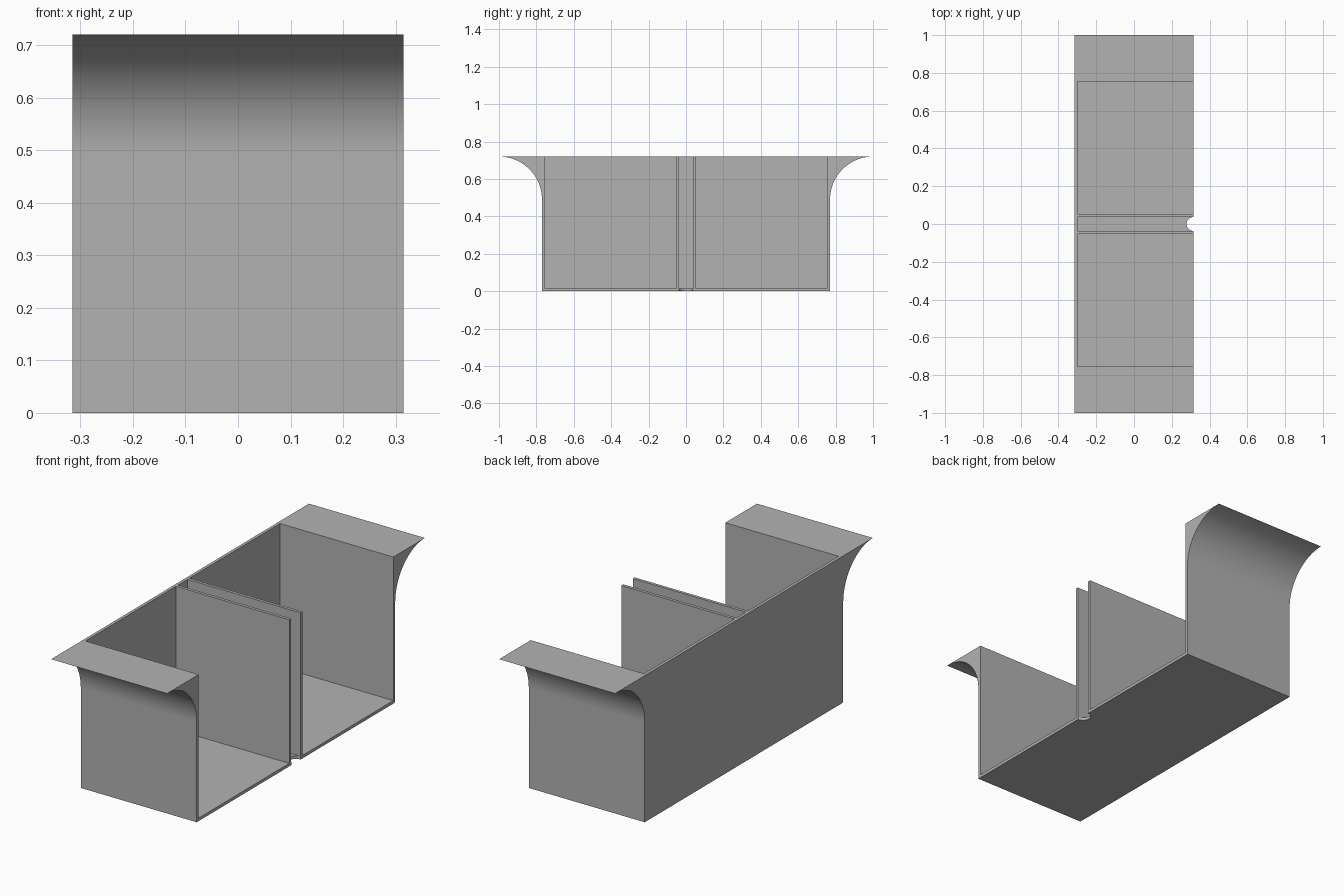
import bpy
import bmesh
from math import cos, sin, pi, radians
from mathutils import Matrix

if "Cube" in bpy.data.objects:
    bpy.data.objects.remove(bpy.data.objects["Cube"])

HALF_X, HEIGHT = 0.315, 0.72
SHEET = 0.015                 # thickness of floor and walls
WALL_Y, LIP_Y = 0.77, 1.0     # outer wall face and lip tip
GAP = 0.037                   # half width of the slot between the dividers
RADIUS = LIP_Y - WALL_Y

grey = bpy.data.materials.new("light grey")
grey.use_nodes = True
colour = (0.45, 0.45, 0.45, 1)
grey.diffuse_color = colour
grey.node_tree.nodes["Principled BSDF"].inputs["Base Color"].default_value = colour


def finish(name, bm):
    bmesh.ops.recalc_face_normals(bm, faces=bm.faces)
    mesh = bpy.data.meshes.new(name)
    bm.to_mesh(mesh)
    bm.free()
    mesh.materials.append(grey)
    obj = bpy.data.objects.new(name, mesh)
    bpy.context.collection.objects.link(obj)
    return obj


def box(name, x0, x1, y0, y1, z0, z1):
    bm = bmesh.new()
    place = Matrix.Translation(((x0 + x1) / 2, (y0 + y1) / 2, (z0 + z1) / 2))
    size = Matrix.Diagonal((x1 - x0, y1 - y0, z1 - z0, 1))
    bmesh.ops.create_cube(bm, size=1, matrix=place @ size)
    return finish(name, bm)


# Solid body: side silhouette with flared lips, extruded across the width
steps = 24
half = [(WALL_Y, 0)]
for i in range(steps + 1):
    a = pi / 2 * i / steps
    half.append((LIP_Y - RADIUS * cos(a), HEIGHT - RADIUS + RADIUS * sin(a)))
outline = half + [(-y, z) for y, z in reversed(half)]
bm = bmesh.new()
face = bm.faces.new([bm.verts.new((-HALF_X, y, z)) for y, z in outline])
extruded = bmesh.ops.extrude_face_region(bm, geom=[face])
bmesh.ops.translate(bm, vec=(2 * HALF_X, 0, 0),
                    verts=[v for v in extruded["geom"] if isinstance(v, bmesh.types.BMVert)])
body = finish("divided_tray", bm)

# Pockets open at the top and on the +x side, leaving two thin dividers
inner = WALL_Y - SHEET
divider = GAP + SHEET
cutters = [box("pocket_cutter", SHEET - HALF_X, HALF_X + 0.1, y0, y1, SHEET, HEIGHT + 0.1)
           for y0, y1 in ((-inner, -divider), (-GAP, GAP), (divider, inner))]

# Round notch in the floor between the dividers
bm = bmesh.new()
bmesh.ops.create_cone(bm, cap_ends=True, segments=48, radius1=GAP - 0.0005,
                      radius2=GAP - 0.0005, depth=0.1,
                      matrix=Matrix.Translation((HALF_X, 0, 0)))
cutters.append(finish("notch_cutter", bm))

for cutter in cutters:
    cutter.hide_render = True
    cut = body.modifiers.new(cutter.name, "BOOLEAN")
    cut.operation = "DIFFERENCE"
    cut.solver = "EXACT"
    cut.object = cutter

# Apply the cuts and discard the cutters
bpy.context.view_layer.update()
result = bpy.data.meshes.new_from_object(
    body.evaluated_get(bpy.context.evaluated_depsgraph_get()))
body.modifiers.clear()
body.data = result
for cutter in cutters:
    bpy.data.objects.remove(cutter)

# Smooth the curved lips, keep the corners sharp
bpy.ops.object.select_all(action="DESELECT")
body.select_set(True)
bpy.context.view_layer.objects.active = body
bpy.ops.object.shade_smooth_by_angle(angle=radians(30))
